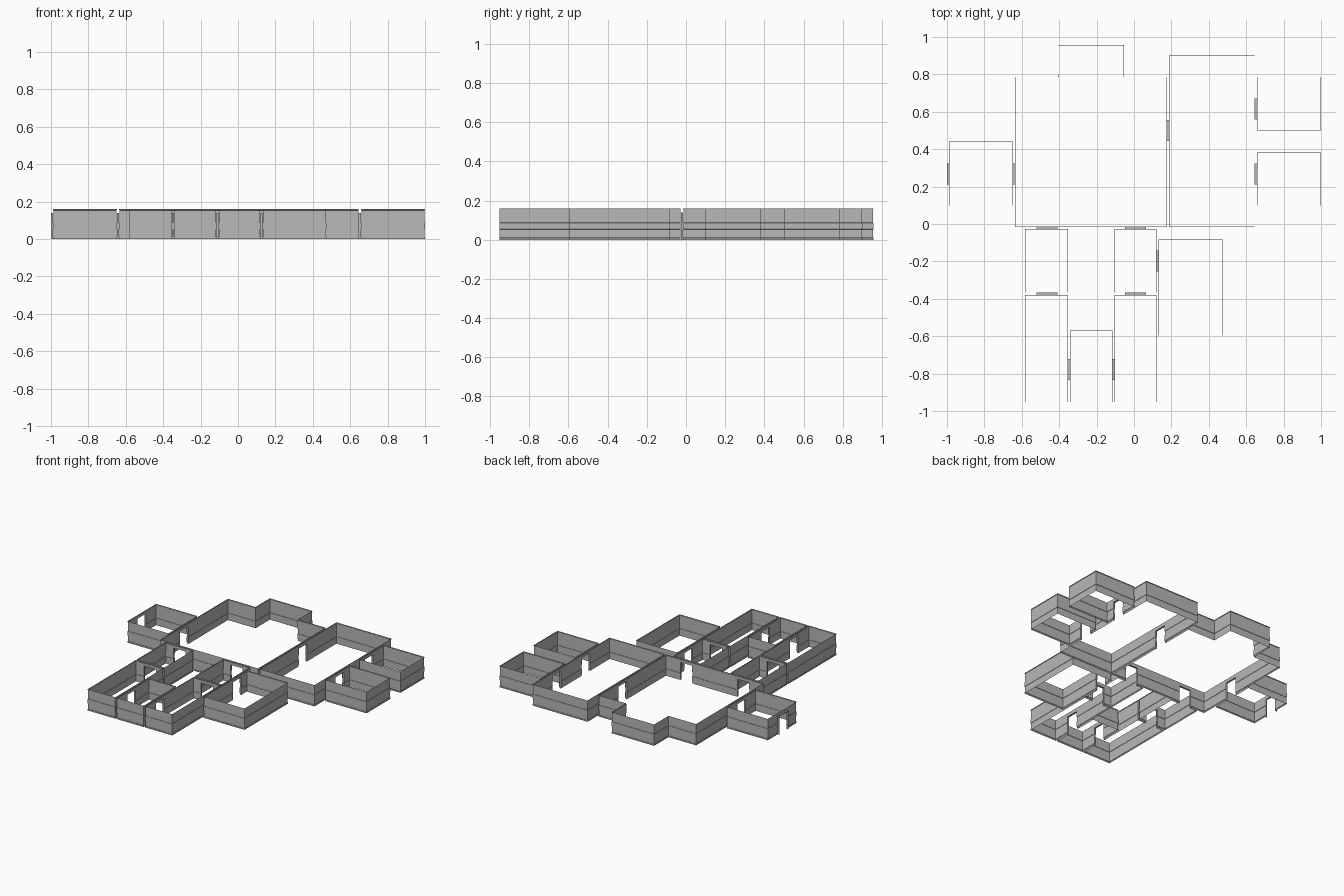
import bpy, bmesh
from mathutils import Vector

cube = bpy.data.objects.get("Cube")
if cube:
    bpy.data.objects.remove(cube, do_unlink=True)

grey = bpy.data.materials.new("wall_grey")
grey.use_nodes = True
grey.diffuse_color = (0.48, 0.48, 0.48, 1)
bsdf = grey.node_tree.nodes["Principled BSDF"]
bsdf.inputs["Base Color"].default_value = (0.48, 0.48, 0.48, 1)
bsdf.inputs["Roughness"].default_value = 0.8

HEAD = 0.14      # top of the door frames
HALF = 0.056     # half the width of a door frame
JAMB = 0.006     # thickness of the frame members
GAP = 0.0114     # space between neighbouring rooms

# Wall section as (inset, height): plinth, panel, belt rail, panel, cornice
SECTION = [(0, 0), (0, 0.01), (0.002, 0.011), (0.002, 0.053), (0, 0.054), (0, 0.086),
           (0.002, 0.087), (0.002, HEAD - JAMB), (0.002, 0.154), (0, 0.155), (0, 0.16)]

# Doorways: centre and the axis one walks along
DOORS = [(-0.994, 0.268, "x"), (-0.641, 0.268, "x"), (0.182, 0.5, "x"),
         (0.651, 0.614, "x"), (0.651, 0.268, "x"),
         (-0.466, -0.021, "y"), (-0.466, -0.373, "y"),
         (0.008, -0.021, "y"), (0.008, -0.373, "y"),
         (-0.348, -0.778, "x"), (-0.11, -0.778, "x"), (0.126, -0.198, "x")]


def rect(x0, x1, y0, y1):
    return [(x0, y0), (x1, y0), (x1, y1), (x0, y1)]


ROOMS = {
    "great_hall": [(-0.635, -0.015), (0.177, -0.015), (0.177, 0.787), (-0.053, 0.787),
                   (-0.053, 0.957), (-0.405, 0.957), (-0.405, 0.787), (-0.635, 0.787)],
    "long_room": rect(0.188, 0.645, -0.015, 0.9),
    "entry_room": rect(-0.988, -0.647, 0.098, 0.44),
    "upper_side_room": rect(0.657, 0.999, 0.5, 0.787),
    "lower_side_room": rect(0.657, 0.999, 0.098, 0.382),
    "left_anteroom": rect(-0.582, -0.353, -0.367, -0.027),
    "left_corridor": rect(-0.582, -0.353, -0.953, -0.379),
    "middle_room": rect(-0.342, -0.116, -0.953, -0.57),
    "right_anteroom": rect(-0.104, 0.12, -0.367, -0.027),
    "right_corridor": rect(-0.104, 0.12, -0.953, -0.379),
    "corner_room": rect(0.131, 0.472, -0.597, -0.083),
}


def finish(name, bm):
    mesh = bpy.data.meshes.new(name)
    bm.to_mesh(mesh)
    bm.free()
    mesh.materials.append(grey)
    bpy.context.collection.objects.link(bpy.data.objects.new(name, mesh))


def door_spans(a, direction, length):
    """Stretches of a wall that are opened by a doorway."""
    spans = []
    for x, y, axis in DOORS:
        rel = Vector((x, y)) - a
        along, off = rel.dot(direction), abs(rel.cross(direction))
        across = abs(direction.y) > 0.5 if axis == "x" else abs(direction.x) > 0.5
        if across and off < GAP and 0 < along < length:
            spans.append((along - HALF + JAMB, along + HALF - JAMB))
    return sorted(spans)


def build_room(name, outline):
    pts = [Vector(p) for p in outline]
    count = len(pts)
    dirs = [(pts[(i + 1) % count] - pts[i]).normalized() for i in range(count)]
    inward = [Vector((-d.y, d.x)) for d in dirs]
    bm = bmesh.new()
    for i in range(count):
        j = (i + 1) % count
        a, b, d = pts[i], pts[j], dirs[i]
        length = (b - a).length
        spans = door_spans(a, d, length)
        stops = [0] + [t for s in spans for t in s] + [length]
        columns = []
        for k, t in enumerate(stops):
            # corners are mitred, door edges move straight inward
            shift = inward[i].copy()
            if k == 0:
                shift += inward[i - 1]
            elif k == len(stops) - 1:
                shift += inward[j]
            base = a + d * t
            columns.append([bm.verts.new((*(base + shift * inset), z)) for inset, z in SECTION])
        for k in range(len(stops) - 1):
            for r in range(len(SECTION) - 1):
                if k % 2 and SECTION[r + 1][1] <= HEAD - JAMB + 0.0001:
                    continue
                left, right = columns[k], columns[k + 1]
                bm.faces.new((left[r], right[r], right[r + 1], left[r + 1]))
    bmesh.ops.remove_doubles(bm, verts=bm.verts, dist=0.0001)
    finish(name, bm)


def build_door_frame(name, x, y, axis):
    """Two jambs and a lintel bridging the gap between rooms, as one solid arch."""
    w, h, inner = HALF, HEAD, HALF - JAMB
    arch = [(-w, 0), (-w, h), (w, h), (w, 0), (inner, 0),
            (inner, h - JAMB), (-inner, h - JAMB), (-inner, 0)]
    bm = bmesh.new()

    def ring(depth):
        return [bm.verts.new((x + depth, y + s, z) if axis == "x" else (x + s, y + depth, z))
                for s, z in arch]
    front, back = ring(-GAP / 2), ring(GAP / 2)
    bm.faces.new(front)
    bm.faces.new(back[::-1])
    for i in range(len(arch)):
        bm.faces.new((front[i - 1], front[i], back[i], back[i - 1]))
    bmesh.ops.recalc_face_normals(bm, faces=bm.faces)
    finish(name, bm)


for room, outline in ROOMS.items():
    build_room(room + "_walls", outline)
for number, door in enumerate(DOORS, 1):
    build_door_frame(f"door_frame_{number}", *door)
